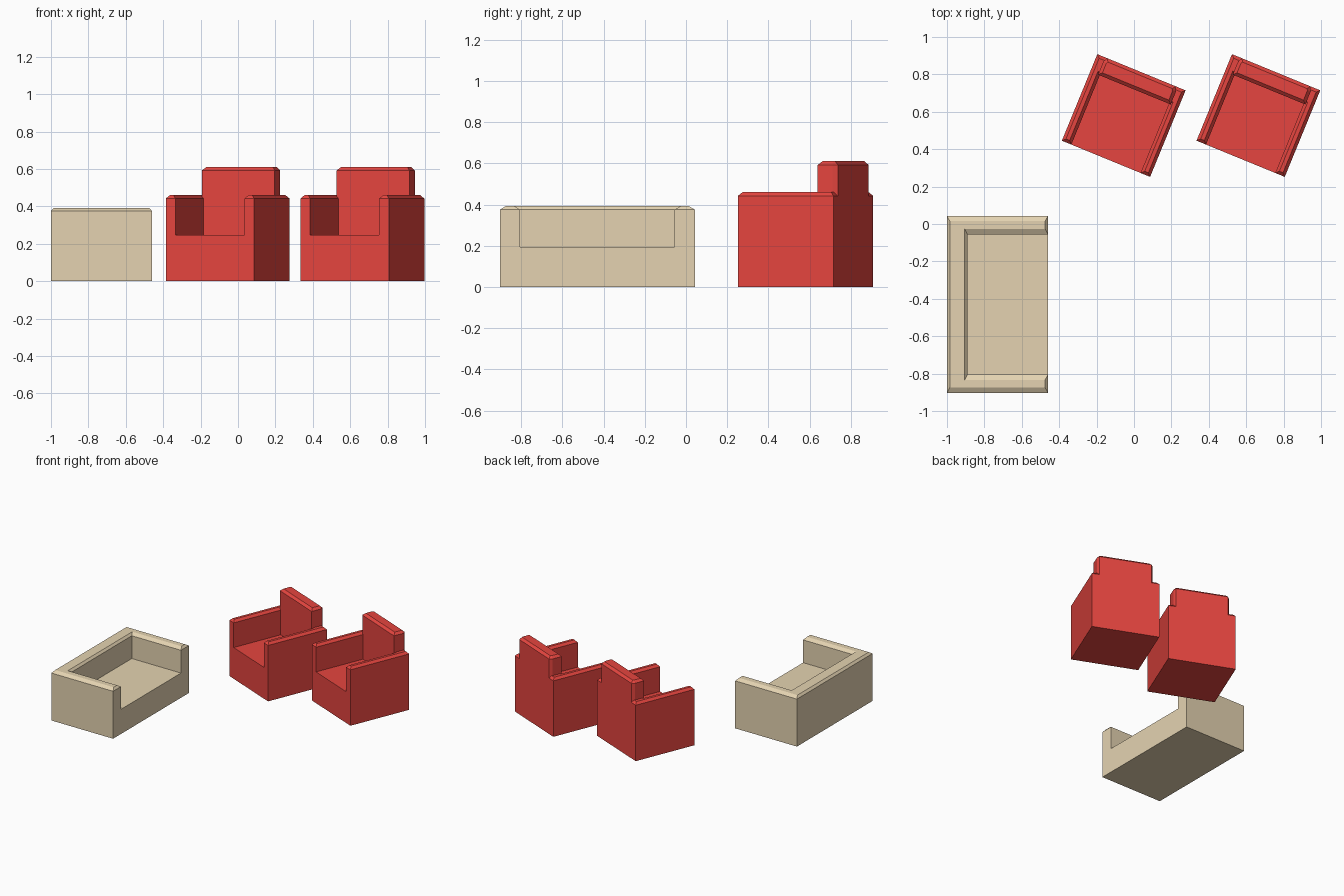
import bpy, math
from mathutils import Vector

if "Cube" in bpy.data.objects:
    bpy.data.objects.remove(bpy.data.objects["Cube"])


def material(name, rgb):
    m = bpy.data.materials.new(name)
    m.diffuse_color = (*rgb, 1)
    m.use_nodes = True
    m.node_tree.nodes["Principled BSDF"].inputs["Base Color"].default_value = m.diffuse_color
    return m


def inset(pts, sx, sy):
    """Mitred inset of a CCW outline, by sx / sy along each axis."""
    q = [Vector((x / sx, y / sy)) for x, y in pts]
    out = []
    for i, p in enumerate(q):
        e1, e2 = (p - q[i - 1]).normalized(), (q[(i + 1) % len(q)] - p).normalized()
        n1, n2 = Vector((-e1.y, e1.x)), Vector((-e2.y, e2.x))
        r = p + (n1 + n2) / (1 + n1.dot(n2))
        out.append((r.x * sx, r.y * sy))
    return out


def make(name, verts, faces, mat, loc, angle):
    me = bpy.data.meshes.new(name)
    me.from_pydata(verts, [], faces)
    me.materials.append(mat)
    ob = bpy.data.objects.new(name, me)
    ob.location = (loc[0], loc[1], 0)
    ob.rotation_euler.z = math.radians(angle)
    bpy.context.collection.objects.link(ob)
    return ob


def rings(low, pts, z_mid, z_top, sx, sy):
    """Lower ring, wall-top ring and chamfered top ring."""
    return (low + [(x, y, z_mid) for x, y in pts]
            + [(x, y, z_top) for x, y in inset(pts, sx, sy)])


def band(n, k, edges):
    """Quads joining ring k to ring k + 1."""
    return [(k * n + i, k * n + (i + 1) % n, (k + 1) * n + (i + 1) % n, (k + 1) * n + i)
            for i in edges]


def seat_body(name, w, d, a, b, seat, z_mid, z_top, sx, sy, mat, loc, angle):
    """Solid base with arms and back in a U, seat open to local -y."""
    p = [(-w, -d), (-a, -d), (-a, b), (a, b), (a, -d), (w, -d), (w, d), (-w, d)]
    low = [(x, y, seat if 1 <= i <= 4 else 0) for i, (x, y) in enumerate(p)]
    faces = band(8, 0, (1, 2, 3, 5, 6, 7)) + band(8, 1, range(8))
    faces += [(0, 5, 13, 12, 4, 1, 9, 8),       # front
              (1, 4, 3, 2), (0, 7, 6, 5),       # seat, underside
              (16, 17, 18, 23), (18, 19, 22, 23), (19, 20, 21, 22)]  # rim
    return make(name, rings(low, p, z_mid, z_top, sx, sy), faces, mat, loc, angle)


def backrest(name, mat, loc, angle):
    """Raised back panel with cut rear corners."""
    p = [(-.21, .15), (.21, .15), (.21, .228), (.197, .25), (-.197, .25), (-.21, .228)]
    low = [(x, y, .44) for x, y in p]
    faces = band(6, 0, range(6)) + band(6, 1, range(6))
    faces += [tuple(range(12, 18)), tuple(reversed(range(6)))]
    return make(name, rings(low, p, .592, .61, .018, .018), faces, mat, loc, angle)


tan = material("tan_fabric", (.78, .65, .44))
red = material("red_fabric", (.79, .06, .05))

# sofa, facing +x
seat_body("sofa", .473, .27, .375, .16, .195, .375, .392, .028, .015,
          tan, (-.73, -.43), 90)

# two armchairs
for i, x in enumerate((-.055, .665)):
    seat_body(f"armchair_body_{i + 1}", .255, .25, .2, .15, .247, .442, .46, .017, .017,
              red, (x, .58), -22.3)
    backrest(f"armchair_back_{i + 1}", red, (x, .58), -22.3)
